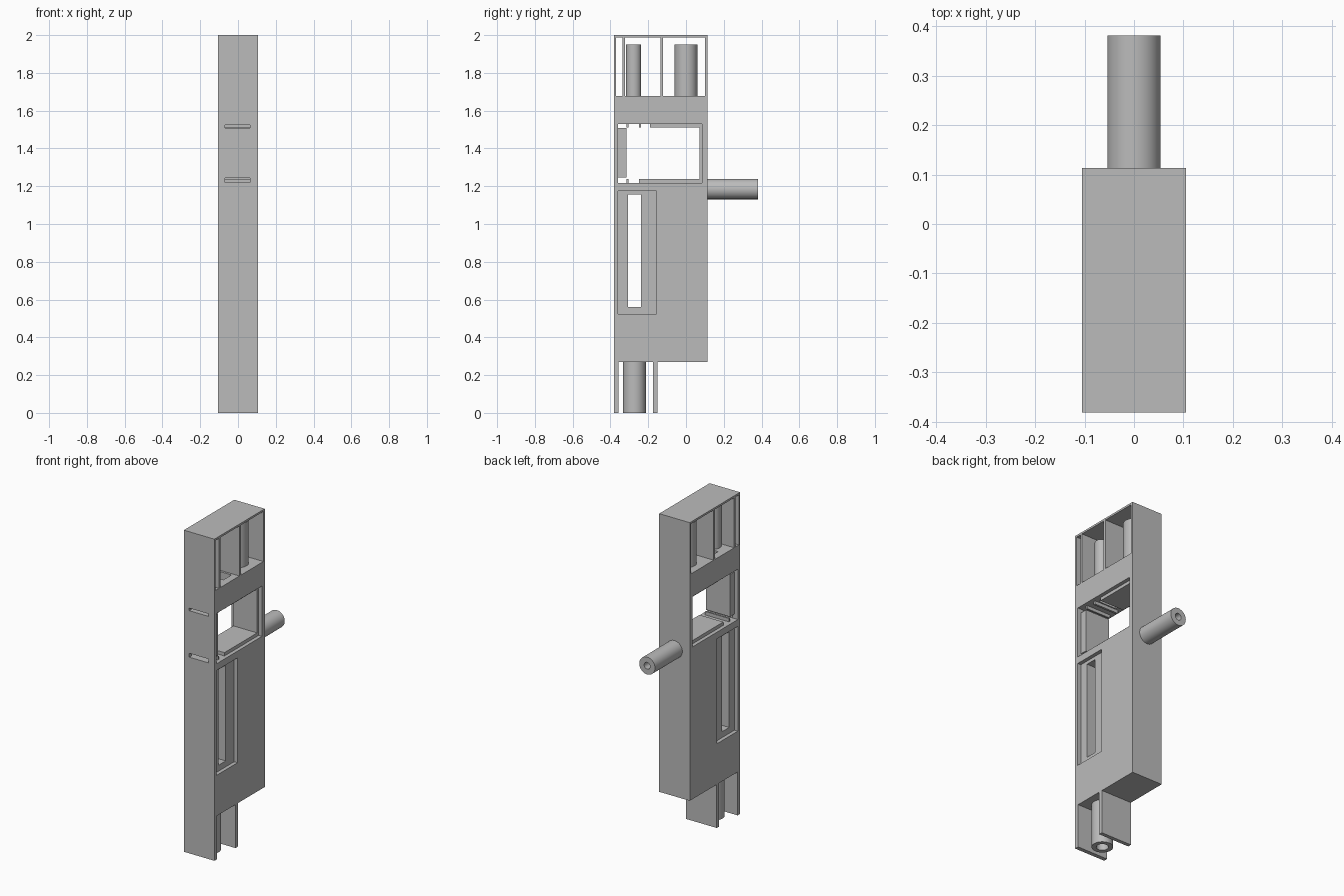
import bpy
import bmesh
from mathutils import Matrix

cube = bpy.data.objects.get("Cube")
if cube:
    bpy.data.objects.remove(cube, do_unlink=True)

grey = bpy.data.materials.new("plain grey")
grey.use_nodes = True
COLOUR = (0.5, 0.5, 0.5, 1)
grey.diffuse_color = COLOUR
grey.node_tree.nodes["Principled BSDF"].inputs["Base Color"].default_value = COLOUR

HALF = 0.105           # half width of the housing
FRONT, BACK = -0.382, 0.113
INNER = 0.082          # half width of recessed parts
CUT = 0.2              # half width of a cut through the housing


def make(name, bm):
    mesh = bpy.data.meshes.new(name)
    bm.to_mesh(mesh)
    bm.free()
    mesh.materials.append(grey)
    obj = bpy.data.objects.new(name, mesh)
    bpy.context.collection.objects.link(obj)
    return obj


def box(name, y, z, x=(-HALF, HALF)):
    bm = bmesh.new()
    bmesh.ops.create_cube(bm, size=1)
    for v in bm.verts:
        v.co = [r[0] if c < 0 else r[1] for c, r in zip(v.co, (x, y, z))]
    return make(name, bm)


def rod(name, centre, radius, length, axis="Z", sides=40):
    bm = bmesh.new()
    turn = Matrix.Rotation(-1.5707963, 4, "X") if axis == "Y" else Matrix()
    bmesh.ops.create_cone(bm, cap_ends=True, segments=sides, radius1=radius,
                          radius2=radius, depth=length,
                          matrix=Matrix.Translation(centre) @ turn)
    return make(name, bm)


def carve(target, cutters):
    for cutter in cutters:
        mod = target.modifiers.new("cut", "BOOLEAN")
        mod.operation = "DIFFERENCE"
        mod.solver = "EXACT"
        mod.object = cutter
        bpy.ops.object.select_all(action="DESELECT")
        bpy.context.view_layer.objects.active = target
        target.select_set(True)
        bpy.ops.object.modifier_apply(modifier=mod.name)
        bpy.data.objects.remove(cutter, do_unlink=True)


def smooth(obj):
    bpy.ops.object.select_all(action="DESELECT")
    bpy.context.view_layer.objects.active = obj
    obj.select_set(True)
    bpy.ops.object.shade_smooth_by_angle()


def tube(name, centre, radius, bore, length, axis="Z", bore_shift=(0, 0, 0)):
    obj = rod(name, centre, radius, length, axis)
    hole = [c + s for c, s in zip(centre, bore_shift)]
    carve(obj, [rod("bore", hole, bore, length, axis)])
    smooth(obj)


# Housing with its openings
housing = box("housing", (FRONT, BACK), (0.27, 2))
wide = (-CUT, CUT)
cutters = [box("top_bay", y, (1.677, 1.988), wide)
           for y in ((-0.37, -0.336), (-0.324, -0.136), (-0.122, 0.1))]
cutters += [
    box("window", (-0.36, 0.086), (1.217, 1.53), wide),
    box("panel_slot", (-0.307, -0.238), (0.56, 1.155), wide),
    box("floor_slot", (-0.23, -0.15), (1.5, 1.7), (-0.06, 0.06)),
]
for z in ((1.509, 1.525), (1.22, 1.244)):
    cutters.append(box("front_slit", (-0.45, -0.34), z, (-0.068, 0.064)))
for side in (-1, 1):
    x = sorted((side * INNER, side * CUT))
    cutters.append(box("panel_recess", (-0.36, -0.155), (0.523, 1.175), x))
carve(housing, cutters)

# Recessed frame inside the window
inner = (-INNER, INNER)
box("window_sill", (-0.25, 0.086), (1.215, 1.238), inner)
box("window_head", (-0.19, 0.086), (1.51, 1.532), inner)
box("window_rear_post", (0.071, 0.088), (1.215, 1.532), inner)
box("window_front_post", (-0.362, -0.315), (1.245, 1.507), inner)
box("head_rib", (-0.25, -0.237), (1.51, 1.532), inner)
for z in ((1.215, 1.238), (1.51, 1.532)):
    box("slit_stop", (-0.315, -0.305), z, inner)

# Legs and hollow rods
box("front_leg", (FRONT, -0.357), (0, 0.275))
box("rear_leg", (-0.175, -0.152), (0, 0.275))
tube("bottom_rod", (0, -0.273, 0.137), 0.06, 0.034, 0.274, bore_shift=(0, 0, -0.03))
tube("top_front_rod", (0, -0.277, 1.811), 0.04, 0.018, 0.276, bore_shift=(0, 0, 0.03))
tube("top_rear_rod", (0, 0, 1.811), 0.06, 0.034, 0.276, bore_shift=(0, 0, 0.03))
tube("back_rod", (0, 0.244, 1.185), 0.054, 0.021, 0.276, "Y", (0, 0.03, 0))
